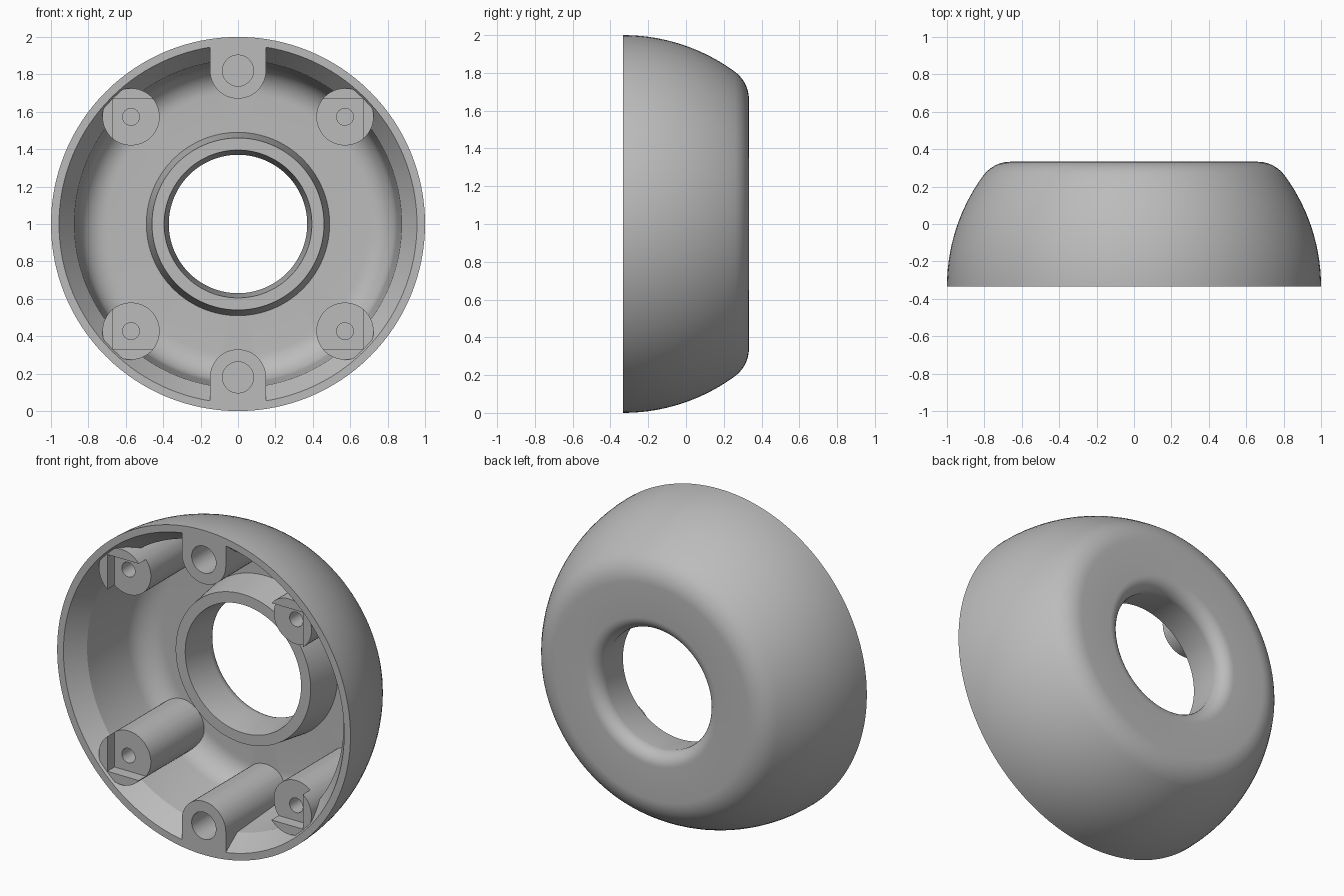
import bpy, bmesh
from math import sin, cos, pi, radians, sqrt

if "Cube" in bpy.data.objects:
    bpy.data.objects.remove(bpy.data.objects["Cube"])

FRONT, BACK, FLOOR = -0.333, 0.333, 0.27

grey = bpy.data.materials.new("plain grey")
grey.use_nodes = True
grey.diffuse_color = (0.5, 0.5, 0.5, 1)
grey.node_tree.nodes["Principled BSDF"].inputs["Base Color"].default_value = (0.5, 0.5, 0.5, 1)


def finish(name, bm):
    bmesh.ops.remove_doubles(bm, verts=bm.verts, dist=1e-5)
    bmesh.ops.recalc_face_normals(bm, faces=bm.faces)
    mesh = bpy.data.meshes.new(name)
    bm.to_mesh(mesh)
    bm.free()
    mesh.materials.append(grey)
    obj = bpy.data.objects.new(name, mesh)
    bpy.context.collection.objects.link(obj)
    return obj


def arc(cr, cy, rad, a0, a1, n):
    """Profile arc as (radius, y) points, angles in degrees."""
    steps = [radians(a0 + (a1 - a0) * i / n) for i in range(n + 1)]
    return [(cr + rad * cos(a), cy + rad * sin(a)) for a in steps]


def lathe(name, profile, steps=128):
    """Revolve a closed (radius, y) profile about the y axis at z = 1."""
    bm = bmesh.new()
    vs = [bm.verts.new((r, y, 1)) for r, y in profile]
    es = [bm.edges.new((vs[i - 1], vs[i])) for i in range(len(vs))]
    bmesh.ops.spin(bm, geom=vs + es, cent=(0, 0, 1), axis=(0, 1, 0),
                   angle=2 * pi, steps=steps, use_merge=True)
    return finish(name, bm)


def prism(name, outline, y0, y1):
    """Extrude an (x, z) outline from y0 to y1."""
    bm = bmesh.new()
    face = bm.faces.new([bm.verts.new((x, y0, z)) for x, z in outline])
    new = bmesh.ops.extrude_face_region(bm, geom=[face])["geom"]
    bmesh.ops.translate(bm, vec=(0, y1 - y0, 0),
                        verts=[v for v in new if isinstance(v, bmesh.types.BMVert)])
    return finish(name, bm)


def circle(x, z, rad, n=48):
    return [(x + rad * cos(2 * pi * i / n), z + rad * sin(2 * pi * i / n)) for i in range(n)]


def boolean(target, tool, operation, keep=False):
    mod = target.modifiers.new(operation, "BOOLEAN")
    mod.operation, mod.object, mod.solver = operation, tool, "EXACT"
    bpy.context.view_layer.objects.active = target
    bpy.ops.object.modifier_apply(modifier=mod.name)
    if not keep:
        bpy.data.objects.remove(tool)


# Domed shell with a flat back, rounded bore and tapered inner collar
fillet, fr = 0.18, 0.66
turn = 36.4
outer = arc(0, FRONT, 1, 0, turn, 14) + arc(fr, BACK - fillet, fillet, turn, 90, 10)[1:]
bore = arc(0.45, BACK - 0.08, 0.08, 90, 180, 8)
collar = [(0.395, 0.05), (0.46, 0.05), (0.49, FLOOR)]
inner = arc(0.70, FLOOR - 0.15, 0.15, 90, 5, 10) + [(0.875, -0.22), (0.957, FRONT)]
housing = lathe("housing", outer + bore + collar + inner)

# Helper solid that trims the posts inside the shell
trim = lathe("post_trim", [(0, -0.4), (0.985, -0.4)] + arc(0, FRONT, 0.985, 0, turn, 14)
             + [(0.66, 0.31), (0, 0.31)])

posts, cutters = [], []
# Corner screw posts with a square step and blind pilot hole
for sx in (-1, 1):
    for sz in (-1, 1):
        x, z = 0.572 * sx, 1 + 0.573 * sz
        posts.append(prism("corner_post", circle(x, z, 0.153), -0.32, 0.29))
        xs, zs = (x + 0.095 * sx, x - 0.18 * sx), (z + 0.095 * sz, z - 0.18 * sz)
        square = [(xs[0], zs[0]), (xs[1], zs[0]), (xs[1], zs[1]), (xs[0], zs[1])]
        cutters.append(prism("step_cutter", square, -0.4, -0.25))
        cutters.append(prism("pilot_cutter", circle(x, z, 0.045, 32), -0.4, 0.05))

# Upper and lower posts, rounded toward the centre and joined to the rim
for s in (-1, 1):
    half = [(0.15 * cos(pi * i / 24), 1 + s * (0.82 - 0.15 * sin(pi * i / 24))) for i in range(25)]
    outline = half + [(-0.15, 1 + s * 0.97), (0.15, 1 + s * 0.97)]
    posts.append(prism("rim_post", outline, FRONT, 0.29))
    cutters.append(prism("bolt_cutter", circle(0, 1 + s * 0.82, 0.083), -0.4, 0.02))

for post in posts:
    boolean(post, trim, "INTERSECT", keep=True)
    boolean(housing, post, "UNION")
bpy.data.objects.remove(trim)
for cutter in cutters:
    boolean(housing, cutter, "DIFFERENCE")

# Smooth shading with crisp machined edges
bpy.ops.object.select_all(action="DESELECT")
housing.select_set(True)
bpy.context.view_layer.objects.active = housing
bpy.ops.object.shade_smooth_by_angle(angle=radians(30))
